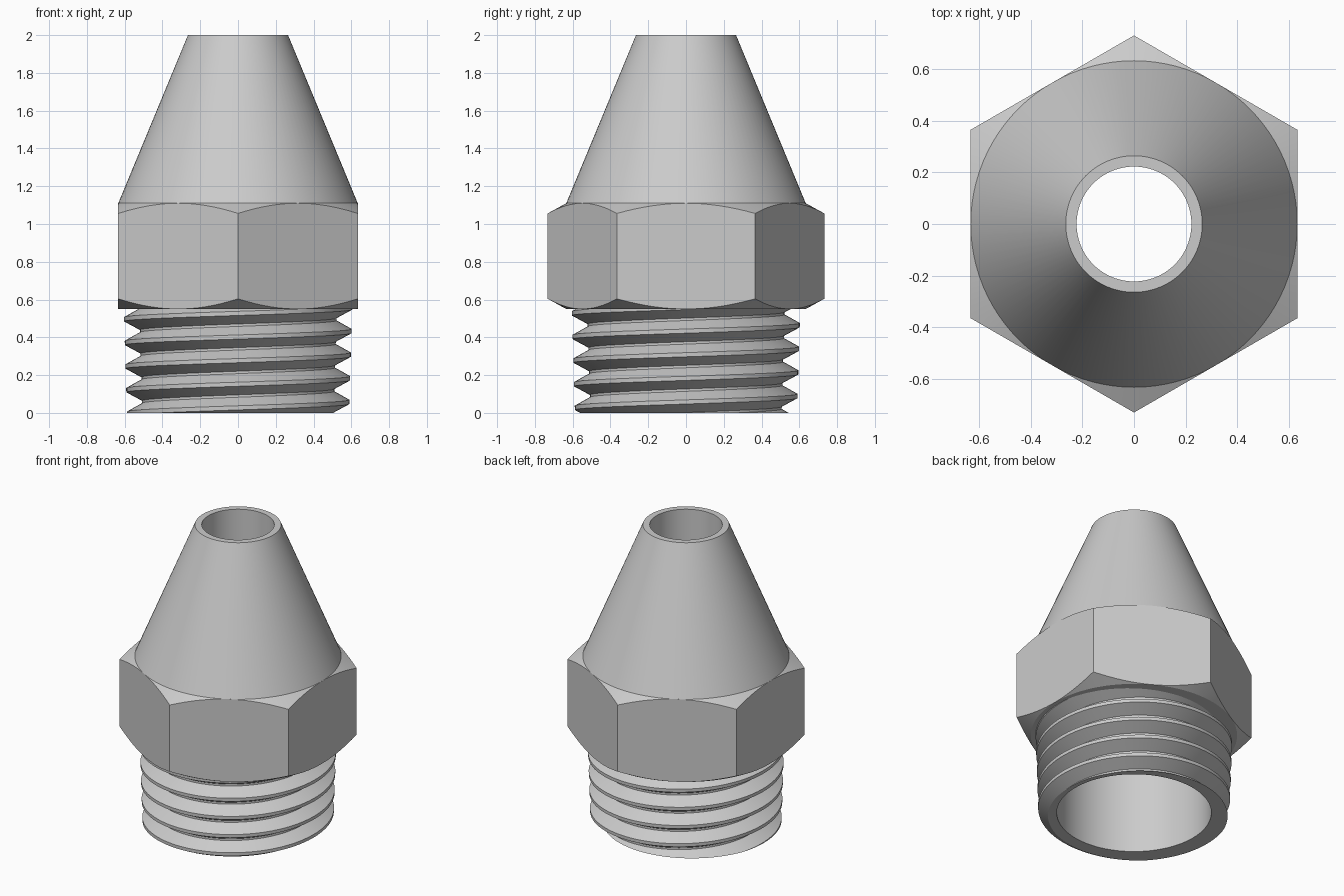
import bpy, bmesh
from math import sin, cos, pi, tau, hypot

if "Cube" in bpy.data.objects:
    bpy.data.objects.remove(bpy.data.objects["Cube"])

SEG = 96
APOTHEM, BORE, TIP, TIP_BORE = 0.634, 0.475, 0.265, 0.223
NUT_LOW, NUT_TOP, THROAT, TOP = 0.55, 1.11, 1.6, 2.0

metal = bpy.data.materials.new("grey_metal")
metal.use_nodes = True
GREY = (0.6, 0.6, 0.6, 1)
metal.diffuse_color = GREY
metal.node_tree.nodes["Principled BSDF"].inputs["Base Color"].default_value = GREY


def finish(name, bm):
    mesh = bpy.data.meshes.new(name)
    bm.to_mesh(mesh)
    bm.free()
    mesh.materials.append(metal)
    obj = bpy.data.objects.new(name, mesh)
    bpy.context.collection.objects.link(obj)
    bpy.ops.object.select_all(action='DESELECT')
    obj.select_set(True)
    bpy.context.view_layer.objects.active = obj
    bpy.ops.object.shade_smooth_by_angle(angle=pi / 9)


def sweep(rows, point):
    """Skin rows around the z axis; point(row, angle) gives (radius, z)."""
    bm = bmesh.new()
    grid = []
    for row in rows:
        ring = []
        for i in range(SEG + 1):
            a = tau * i / SEG
            r, z = point(row, a)
            ring.append(bm.verts.new((r * cos(a), r * sin(a), z)))
        grid.append(ring)
    for low, high in zip(grid, grid[1:]):
        for i in range(SEG):
            bm.faces.new((low[i], low[i + 1], high[i + 1], high[i]))
    bmesh.ops.remove_doubles(bm, verts=bm.verts, dist=1e-5)
    return bm


def lathe(name, profile):
    finish(name, sweep(profile, lambda p, a: p))


# Hexagonal nut with conical chamfers above and below
def nut_point(row, a):
    r, z, chamfer = row
    if chamfer:
        r = APOTHEM / cos((a + pi / 6) % (pi / 3) - pi / 6)
        z += chamfer * (r - APOTHEM)
    return r, z


finish("hex_nut", sweep([(BORE, NUT_LOW, 0), (APOTHEM, NUT_LOW, 0),
                         (0, NUT_LOW, 0.55), (0, NUT_TOP, -0.55),
                         (APOTHEM, NUT_TOP, 0)], nut_point))

# Conical nozzle with its rim, and the bore narrowing to a straight throat
lathe("nozzle_cone", [(APOTHEM, NUT_TOP), (TIP, TOP), (TIP_BORE, TOP)])
lathe("bore", [(TIP_BORE, TOP), (TIP_BORE, THROAT), (BORE, NUT_TOP), (BORE, 0)])

# Slightly tapered right-handed screw thread
PITCH, START, DEPTH = 0.125, 0.058, 0.082
SECTION = [(-0.011, 0), (0.011, 0), (0.056, DEPTH), (0.069, DEPTH)]


def thread_point(row, a):
    turn, (offset, cut) = row
    z = START + PITCH * (turn + a / tau) + offset
    return 0.588 + 0.031 * z - cut, z


bm = sweep([(t, s) for t in range(-3, 7) for s in SECTION], thread_point)
for height, side in ((0, -1), (NUT_LOW, 1)):
    bmesh.ops.bisect_plane(bm, geom=bm.verts[:] + bm.edges[:] + bm.faces[:],
                           plane_co=(0, 0, height), plane_no=(0, 0, side),
                           clear_outer=True)

# Flat end ring between the thread and the bore
inner = {}
rim = [e for e in bm.edges if e.is_boundary and all(abs(v.co.z) < 1e-4 for v in e.verts)]
for edge in rim:
    loop = edge.link_loops[0]
    a, b = loop.vert, loop.link_loop_next.vert
    for v in (a, b):
        if v not in inner:
            k = BORE / hypot(v.co.x, v.co.y)
            inner[v] = bm.verts.new((v.co.x * k, v.co.y * k, 0))
    bm.faces.new((b, a, inner[a], inner[b]))
finish("screw_thread", bm)
